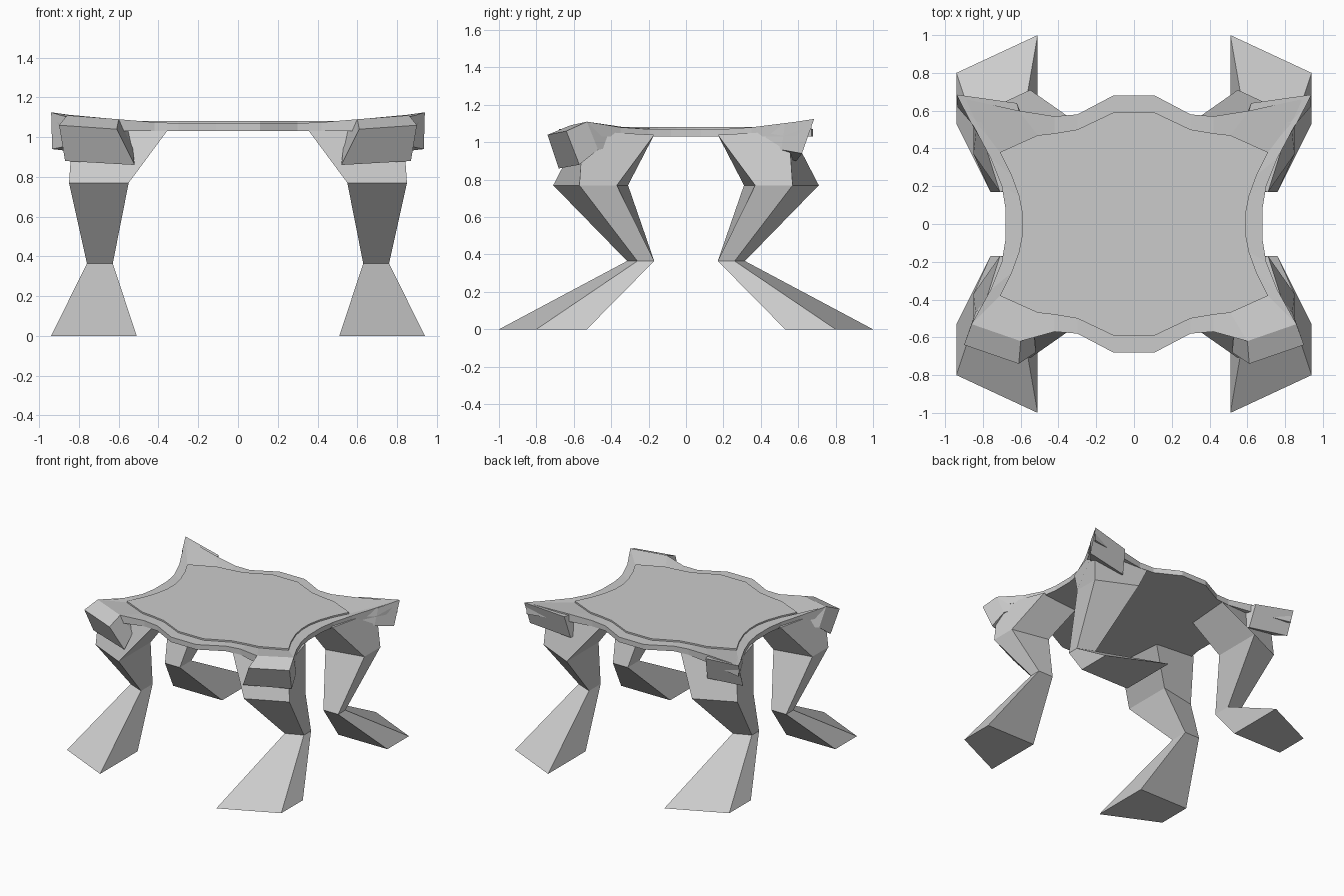
import bpy

if "Cube" in bpy.data.objects:
    bpy.data.objects.remove(bpy.data.objects["Cube"])


def make(name, verts, faces, axes):
    """Mesh object mirrored over the chosen axes, flat shaded with outward normals."""
    import bmesh
    bm = bmesh.new()
    vs = [bm.verts.new(v) for v in verts]
    for f in faces:
        bm.faces.new([vs[i] for i in f])
    bmesh.ops.recalc_face_normals(bm, faces=bm.faces)
    me = bpy.data.meshes.new(name)
    bm.to_mesh(me)
    bm.free()
    ob = bpy.data.objects.new(name, me)
    bpy.context.collection.objects.link(ob)
    mod = ob.modifiers.new("Mirror", 'MIRROR')
    mod.use_axis = axes
    mod.use_clip = True
    return ob


def loft(name, rings, axes):
    """Closed skin through rings that share one point count."""
    n = len(rings[0])
    verts = [p for r in rings for p in r]
    faces = [tuple(range(n)), tuple(range(len(verts) - n, len(verts)))]
    for k in range(len(rings) - 1):
        for i in range(n):
            j = (i + 1) % n
            faces.append((k * n + i, k * n + j, (k + 1) * n + j, (k + 1) * n + i))
    return make(name, verts, faces, axes)


def level(points, z):
    return [(x, y, z) for x, y in points]


# Outlines of one quarter, from the centre of the end edge to the side edge
inner_q = [(0, .59), (.11, .59), (.30, .50), (.42, .48), (.51, .47),
           (.71, .38), (.65, .26), (.61, .15), (.59, .05)]
start = [(0, .68, 1.07), (.11, .68, 1.07), (.30, .58, 1.07), (.42, .57, 1.075)]
end = [(.76, .35, 1.08), (.70, .20, 1.07), (.68, .08, 1.07)]
back_q = start + [(.61, .60, 1.09), (.93, .67, 1.12)] + end
front_q = start + [(.60, .62, 1.09), (.86, .53, 1.11)] + end

inner = inner_q + [(x, -y) for x, y in reversed(inner_q)]
outer = back_q + [(x, -y, z) for x, y, z in reversed(front_q)]
n = len(inner)
X, XY = (True, False, False), (True, True, False)

# Seat rim: raised corners, vertical edge and flat underside
verts = level(inner, 1.07) + outer + [(x, y, 1.03) for x, y, z in outer]
faces = [(i, i + 1, n + i + 1, n + i) for i in range(n - 1)]
faces += [(n + i, n + i + 1, 2 * n + i + 1, 2 * n + i) for i in range(n - 1)]
faces.append(tuple(range(2 * n, 3 * n)))
make("seat_rim", verts, faces, X)

# Thin raised panel on top
verts = level(inner, 1.065) + level(inner, 1.082)
faces = [(i, i + 1, n + i + 1, n + i) for i in range(n - 1)]
faces.append(tuple(range(n, 2 * n)))
make("top_panel", verts, faces, X)

# Four bent legs: hip, thigh, ankle and splayed foot
loft("legs", [
    [(.35, -.57, 1.04), (.83, -.55, 1.06), (.71, -.17, 1.04), (.38, -.20, 1.04)],
    [(.55, -.71, .77), (.85, -.57, .77), (.85, -.37, .77), (.55, -.31, .77)],
    [(.63, -.315, .365), (.76, -.26, .365), (.76, -.17, .365), (.63, -.17, .365)],
    [(.51, -1.0, 0), (.94, -.80, 0), (.94, -.53, 0), (.51, -.53, 0)],
], XY)

# Front corner blocks
loft("front_corner_block", [
    [(.61, -.74, 1.04), (.90, -.64, 1.06), (.87, -.57, .88), (.52, -.68, .86)],
    [(.60, -.62, 1.09), (.86, -.53, 1.11), (.84, -.47, .96), (.53, -.56, .95)],
    [(.51, -.47, 1.07), (.72, -.38, 1.07), (.76, -.36, .98), (.51, -.47, .98)],
], X)

# Back corner blocks
loft("back_corner_block", [
    [(.62, .64, 1.08), (.94, .685, 1.125), (.935, .62, .94), (.60, .59, .90)],
    [(.60, .57, 1.08), (.86, .53, 1.10), (.84, .51, .96), (.56, .50, .92)],
    [(.51, .47, 1.07), (.72, .38, 1.07), (.76, .36, .98), (.51, .45, .98)],
], X)
